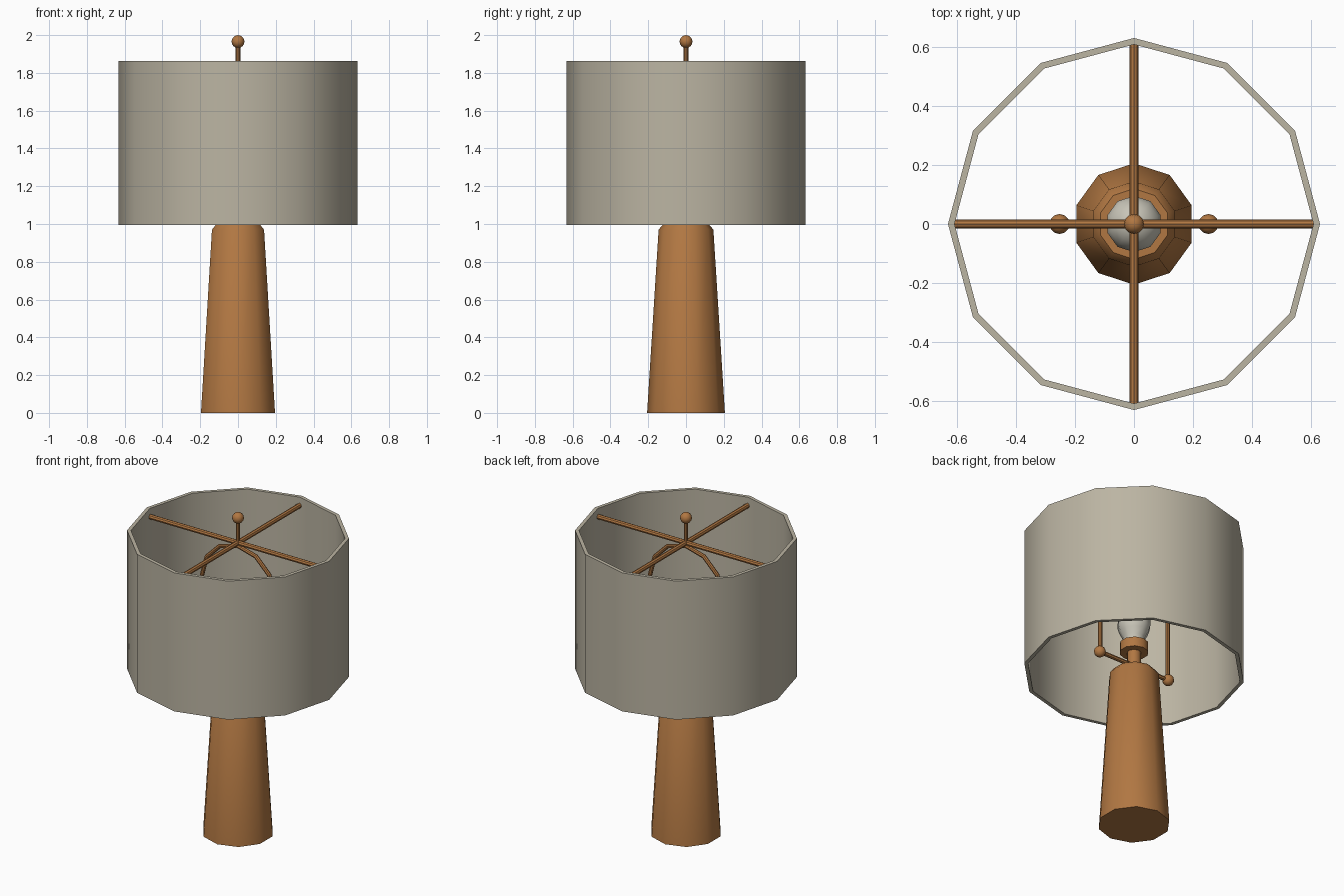
import bpy, bmesh, math
from mathutils import Vector

if "Cube" in bpy.data.objects:
    bpy.data.objects.remove(bpy.data.objects["Cube"])


def material(name, rgb):
    m = bpy.data.materials.new(name)
    m.diffuse_color = (*rgb, 1)
    m.use_nodes = True
    m.node_tree.nodes["Principled BSDF"].inputs["Base Color"].default_value = m.diffuse_color
    return m


BROWN = material("warm brown", (0.44, 0.185, 0.055))
LINEN = material("linen grey", (0.50, 0.46, 0.365))
GLASS = material("bulb white", (0.58, 0.56, 0.48))


def finish(obj, mat, angle=35):
    obj.data.materials.append(mat)
    bpy.ops.object.select_all(action='DESELECT')
    obj.select_set(True)
    bpy.context.view_layer.objects.active = obj
    if obj.type == 'CURVE':
        bpy.ops.object.convert(target='MESH')
        obj = bpy.context.view_layer.objects.active
    bpy.ops.object.shade_smooth_by_angle(angle=math.radians(angle))
    return obj


def lathe(name, profile, sides, mat, start=90, closed=False, angle=35):
    """Turn a list of (radius, height) points around the z axis."""
    bm = bmesh.new()
    rings = []
    for r, z in profile:
        ring = []
        for i in range(sides):
            a = math.radians(start) + math.tau * i / sides
            ring.append(bm.verts.new((r * math.cos(a), r * math.sin(a), z)))
        rings.append(ring)
    pairs = list(zip(rings, rings[1:]))
    if closed:
        pairs.append((rings[-1], rings[0]))
    else:
        bm.faces.new(rings[0])
        bm.faces.new(rings[-1])
    for low, high in pairs:
        for i in range(sides):
            j = (i + 1) % sides
            bm.faces.new((low[i], low[j], high[j], high[i]))
    bmesh.ops.recalc_face_normals(bm, faces=bm.faces)
    me = bpy.data.meshes.new(name)
    bm.to_mesh(me)
    bm.free()
    obj = bpy.data.objects.new(name, me)
    bpy.context.collection.objects.link(obj)
    return finish(obj, mat, angle)


def tube(name, points, radius, mat):
    cu = bpy.data.curves.new(name, 'CURVE')
    cu.dimensions = '3D'
    cu.bevel_depth = radius
    cu.bevel_resolution = 2
    cu.use_fill_caps = True
    sp = cu.splines.new('POLY')
    sp.points.add(len(points) - 1)
    for p, co in zip(sp.points, points):
        p.co = (*co, 1)
    obj = bpy.data.objects.new(name, cu)
    bpy.context.collection.objects.link(obj)
    return finish(obj, mat)


def ball(name, loc, radius, mat):
    bpy.ops.mesh.primitive_uv_sphere_add(segments=12, ring_count=8, radius=radius, location=loc)
    obj = bpy.context.object
    obj.name = name
    return finish(obj, mat, 60)


# tapered ten-sided base with a chamfered top
lathe("base", [(0.206, 0), (0.145, 0.97), (0.12, 1.0)], 10, BROWN, angle=38)

# twelve-sided open shade with thickness
lathe("shade", [(0.632, 0.995), (0.632, 1.862), (0.61, 1.862), (0.61, 0.995)],
      12, LINEN, start=0, closed=True)

# neck, socket cup and bulb
lathe("neck", [(0.04, 0.99), (0.04, 1.14)], 10, BROWN, angle=38)
lathe("socket_cup", [(0.083, 1.125), (0.083, 1.185)], 10, BROWN, angle=38)
bulb = [(0.055, 1.18), (0.065, 1.22)]
for deg in range(-30, 90, 20):
    a = math.radians(deg)
    bulb.append((0.097 * math.cos(a), 1.31 + 0.105 * math.sin(a)))
bulb.append((0.004, 1.415))
lathe("bulb", bulb, 10, GLASS, angle=60)

# harp: cross arm, end balls and a bow over the bulb
tube("harp_arm", [(-0.25, 0, 1.04), (0.25, 0, 1.04)], 0.013, BROWN)
for side, x in (("left", -0.253), ("right", 0.253)):
    ball("harp_ball_" + side, (x, 0, 1.04), 0.034, BROWN)
bow = [(0.25 * math.cos(math.pi * i / 6), 0, 1.54 + 0.25 * math.sin(math.pi * i / 6))
       for i in range(7)]
tube("harp_bow", [(0.25, 0, 1.04)] + bow + [(-0.25, 0, 1.04)], 0.013, BROWN)

# crossed spokes holding the shade
tube("spoke_x", [(-0.612, 0, 1.81), (0.612, 0, 1.81)], 0.015, BROWN)
tube("spoke_y", [(0, -0.612, 1.81), (0, 0.612, 1.81)], 0.015, BROWN)

# finial
tube("finial_stem", [(0, 0, 1.78), (0, 0, 1.96)], 0.012, BROWN)
ball("finial_ball", (0, 0, 1.966), 0.034, BROWN)
